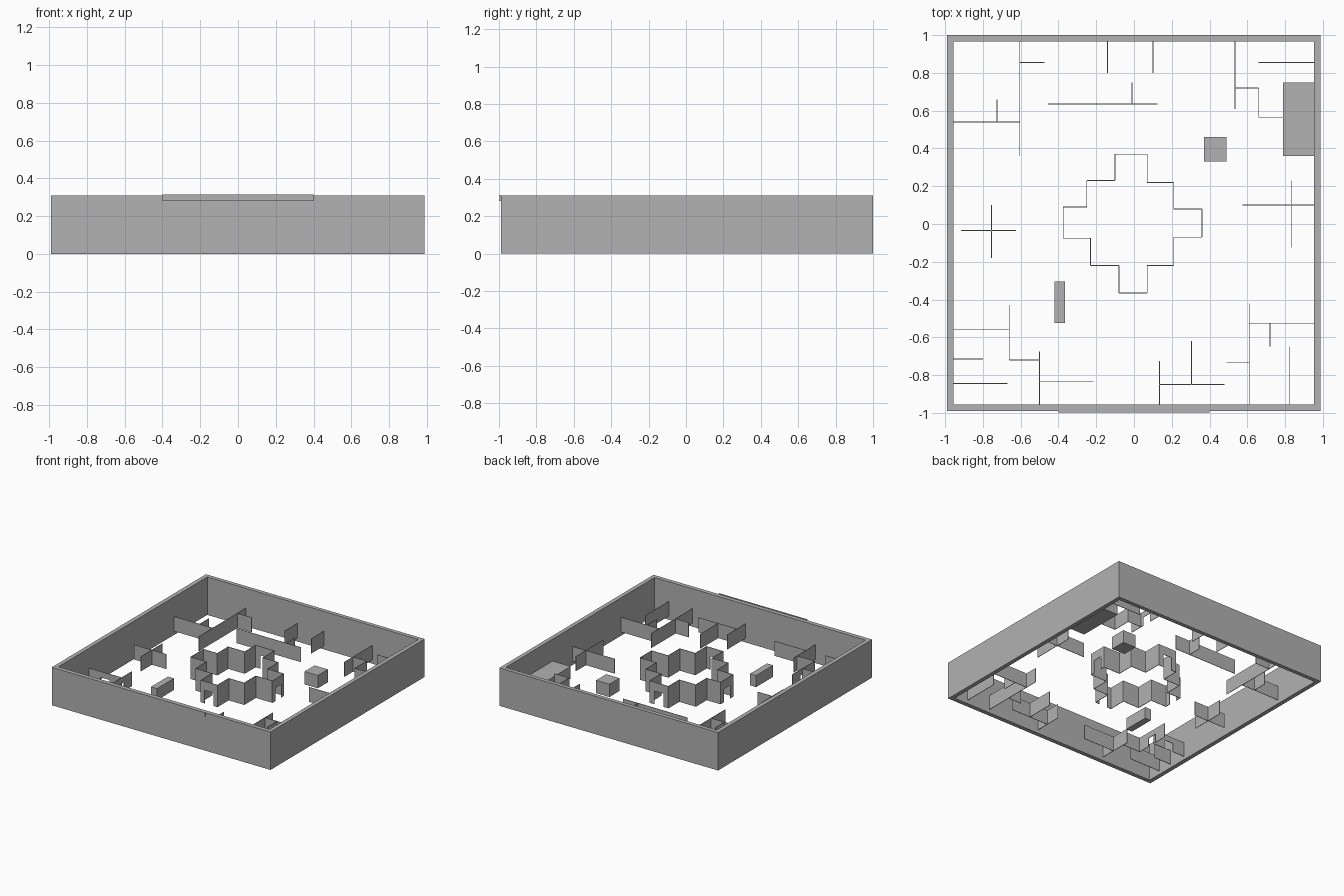
import bpy
from mathutils import Matrix, Vector
import math

cube = bpy.data.objects.get("Cube")
if cube:
    bpy.data.objects.remove(cube, do_unlink=True)

# One plain grey for everything
grey = bpy.data.materials.new("plain_grey")
grey.use_nodes = True
colour = (0.445, 0.445, 0.445, 1)
grey.diffuse_color = colour
grey.node_tree.nodes["Principled BSDF"].inputs["Base Color"].default_value = colour

THICK = 0.004
BASE, WALL_TOP, RING_TOP = 0.03, 0.15, 0.21


def make_object(name, verts, faces):
    mesh = bpy.data.meshes.new(name)
    mesh.from_pydata(verts, [], faces)
    mesh.materials.append(grey)
    obj = bpy.data.objects.new(name, mesh)
    bpy.context.collection.objects.link(obj)
    return obj


def prism(name, outline, place, depth):
    """Extrude a flat counter-clockwise outline along local z, then place it."""
    n = len(outline)
    verts = [place @ Vector((u, v, w)) for w in (0, depth) for u, v in outline]
    faces = [tuple(reversed(range(n))), tuple(range(n, 2 * n))]
    faces += [(i, (i + 1) % n, n + (i + 1) % n, n + i) for i in range(n)]
    return make_object(name, verts, faces)


def block(name, x0, x1, y0, y1, z0, z1):
    outline = [(x0, y0), (x1, y0), (x1, y1), (x0, y1)]
    return prism(name, outline, Matrix.Translation((0, 0, z0)), z1 - z0)


def panel(name, start, end, top, door=False):
    """Thin upright plate between two plan points, with an optional doorway."""
    a, b = Vector(start), Vector(end)
    length, run = (b - a).length, b - a
    outline = [(0, BASE), (length, BASE), (length, top), (0, top)]
    if door:
        half, head = min(0.04, length * 0.3), BASE + (top - BASE) * 0.6
        lo, hi = length / 2 - half, length / 2 + half
        outline[1:1] = [(lo, BASE), (lo, head), (hi, head), (hi, BASE)]
    place = (Matrix.Translation((a.x, a.y, 0))
             @ Matrix.Rotation(math.atan2(run.y, run.x), 4, "Z")
             @ Matrix.Rotation(math.pi / 2, 4, "X")
             @ Matrix.Translation((0, 0, -THICK / 2)))
    return prism(name, outline, place, THICK)


# Outer frame, open above and below
outer = [(-.99, -.99), (.987, -.99), (.987, 1), (-.99, 1)]
inner = [(-.955, -.955), (.953, -.955), (.953, .967), (-.955, .967)]
frame_verts = [(x, y, z) for z in (0, .31) for loop in (outer, inner) for x, y in loop]
frame_faces = []
for i in range(4):
    j = (i + 1) % 4
    frame_faces += [(i, j, j + 8, i + 8),
                    (j + 4, i + 4, i + 12, j + 12),
                    (i + 8, j + 8, j + 12, i + 12),
                    (j, i, i + 4, j + 4)]
make_object("outer_frame", frame_verts, frame_faces)
block("front_lip", -.4, .4, -.998, -.988, .28, .314)

# Solid blocks
block("large_block", .79, .953, .36, .75, BASE, .13)
block("small_block", .37, .49, .33, .46, BASE, .135)
block("long_block", -.42, -.365, -.525, -.305, BASE, .125)

# Stepped central ring with a doorway in each of its four tips
ring = [(-.08, -.365), (.07, -.365), (.07, -.22), (.21, -.22), (.21, -.07),
        (.36, -.07), (.36, .08), (.21, .08), (.21, .22), (.07, .22),
        (.07, .37), (-.1, .37), (-.1, .23), (-.25, .23), (-.25, .09),
        (-.375, .09), (-.375, -.075), (-.23, -.075), (-.23, -.22), (-.08, -.22)]
for i, point in enumerate(ring):
    panel("ring_wall", point, ring[(i + 1) % len(ring)], RING_TOP, door=i % 5 == 0)

# Partition walls running across: y, first x, last x
across = [(.855, -.605, -.475), (.54, -.955, -.605), (.635, -.455, .125),
          (.855, .66, .955), (.72, .535, .66), (.565, .66, .79),
          (.1, .575, .955), (-.035, -.915, -.625), (-.56, -.955, -.66),
          (-.715, -.955, -.8), (-.845, -.955, -.67), (-.72, -.66, -.5),
          (-.835, -.5, -.215), (-.85, .135, .48), (-.735, .49, .61),
          (-.525, .61, .955)]
for y, x0, x1 in across:
    panel("cross_partition", (x0, y), (x1, y), WALL_TOP, door=y == -.56)

# Partition walls running front to back: x, first y, last y
along = [(-.605, .36, .967), (-.725, .54, .66), (-.14, .8, .967),
         (.1, .8, .967), (-.01, .635, .75), (.535, .61, .967),
         (.66, .565, .72), (.835, -.125, .23), (-.755, -.18, .1),
         (-.66, -.72, -.43), (-.5, -.955, -.675), (.135, -.955, -.725),
         (.305, -.85, -.62), (.61, -.955, -.42), (.72, -.65, -.525),
         (.825, -.955, -.65)]
for x, y0, y1 in along:
    panel("long_partition", (x, y0), (x, y1), WALL_TOP, door=x in (.535, -.66))
